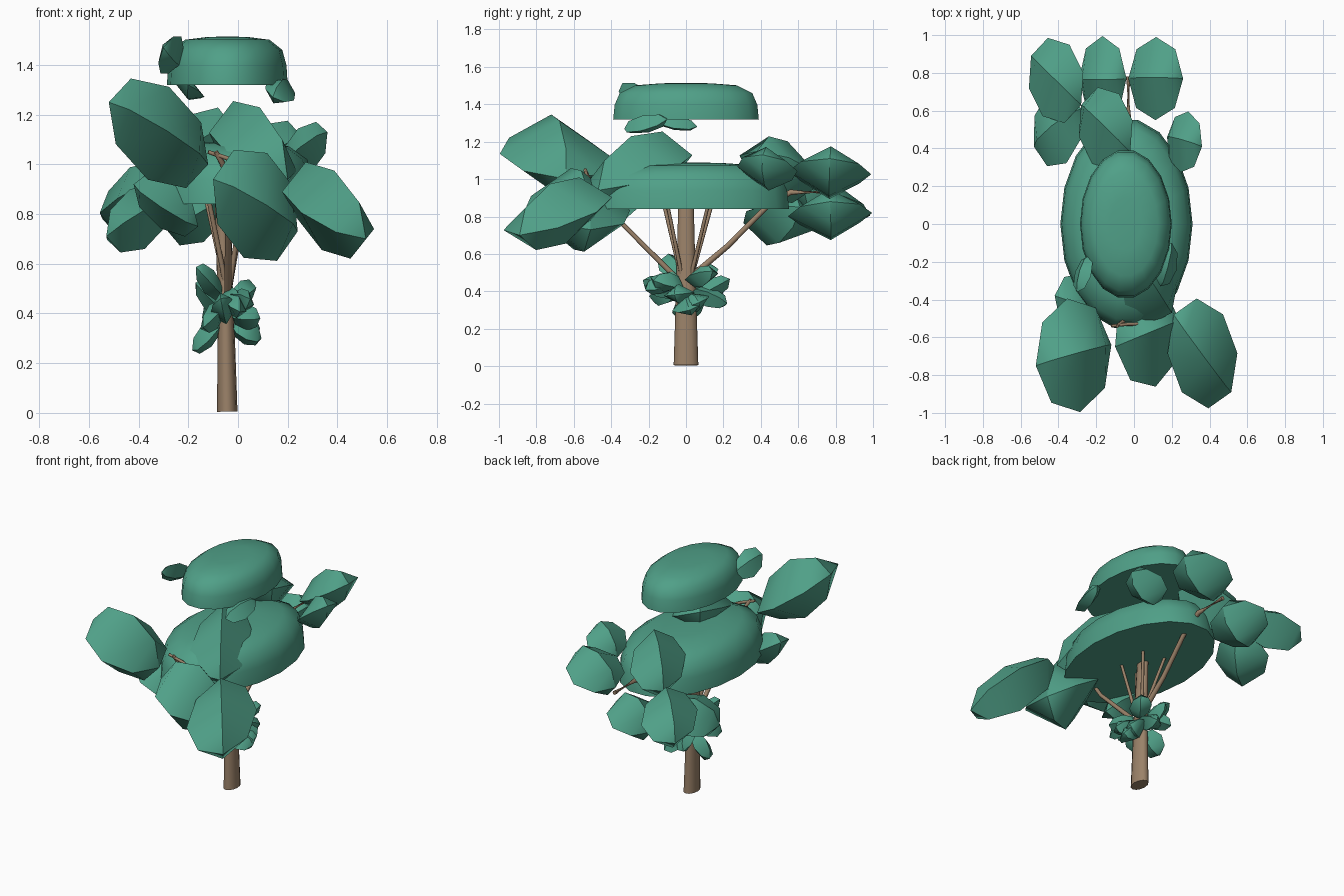
import bpy, bmesh, math
from mathutils import Vector, Matrix

if "Cube" in bpy.data.objects:
    bpy.data.objects.remove(bpy.data.objects["Cube"])


def material(name, rgb):
    m = bpy.data.materials.new(name)
    m.diffuse_color = (*rgb, 1)
    m.use_nodes = True
    m.node_tree.nodes["Principled BSDF"].inputs["Base Color"].default_value = m.diffuse_color
    return m


GREEN = material("leaf_green", (0.08, 0.352, 0.246))
BROWN = material("bark_brown", (0.328, 0.223, 0.141))
SQUASH = 0.62  # the whole tree is narrower across x


def finish(name, bm, mat, angle):
    bmesh.ops.recalc_face_normals(bm, faces=bm.faces)
    me = bpy.data.meshes.new(name)
    bm.to_mesh(me)
    bm.free()
    me.materials.append(mat)
    ob = bpy.data.objects.new(name, me)
    bpy.context.collection.objects.link(ob)
    bpy.ops.object.select_all(action='DESELECT')
    ob.select_set(True)
    bpy.context.view_layer.objects.active = ob
    bpy.ops.object.shade_smooth_by_angle(angle=math.radians(angle), keep_sharp_edges=True)
    return ob


def leaf(name, p1, p2, wide, thick):
    """Four-sided pointed blob between two poles, with sharp ridges."""
    stretch = Matrix.Diagonal((1 / SQUASH, 1, 1))
    p1, p2, w = (stretch @ Vector(v) for v in (p1, p2, wide))
    axis = (p2 - p1) / 2
    size = w.length
    w = (w - axis * (w.dot(axis) / axis.length_squared)).normalized() * size
    t = axis.cross(w).normalized() * thick
    mat = Matrix((w, t, axis)).transposed().to_4x4()
    mat.translation = (p1 + p2) / 2
    bm = bmesh.new()
    bmesh.ops.create_uvsphere(bm, u_segments=4, v_segments=4, radius=1)
    for e in bm.edges:
        e.smooth = abs(e.verts[0].co.z - e.verts[1].co.z) < 0.01
    bm.transform(Matrix.Diagonal((SQUASH, 1, 1, 1)) @ mat)
    return finish(name, bm, GREEN, 85)


def tube(name, path, radii, sides=8, squash=1.0):
    """Tapered stick through the given points."""
    bm = bmesh.new()
    pts = [Vector(p) for p in path]
    rings = []
    for i, p in enumerate(pts):
        d = (pts[min(i + 1, len(pts) - 1)] - pts[max(i - 1, 0)]).normalized()
        a = d.cross(Vector((0, 1, 0.01))).normalized()
        b = d.cross(a)
        rings.append([bm.verts.new(p + radii[i] * (a * math.cos(k) * squash + b * math.sin(k)))
                      for k in (math.tau * j / sides for j in range(sides))])
    for r, s in zip(rings, rings[1:]):
        for j in range(sides):
            k = (j + 1) % sides
            bm.faces.new((r[j], r[k], s[k], s[j]))
    bm.faces.new(rings[0])
    bm.faces.new(rings[-1])
    return finish(name, bm, BROWN, 50)


def dome(name, centre, rx, ry, height):
    """Flat-bottomed rounded crown."""
    profile = [(1, 0), (0.98, 0.4), (0.91, 0.72), (0.70, 0.93), (0.35, 0.985)]
    n = 18
    bm = bmesh.new()
    cx, cy, cz = centre
    rings = [[bm.verts.new((cx + rx * r * math.cos(math.tau * j / n),
                            cy + ry * r * math.sin(math.tau * j / n), cz + height * h))
              for j in range(n)] for r, h in profile]
    top = bm.verts.new((cx, cy, cz + height))
    for r, s in zip(rings, rings[1:]):
        for j in range(n):
            k = (j + 1) % n
            bm.faces.new((r[j], r[k], s[k], s[j]))
    for j in range(n):
        bm.faces.new((rings[-1][j], rings[-1][(j + 1) % n], top))
    bm.faces.new(rings[0])
    return finish(name, bm, GREEN, 60)


# Crowns
dome("lower_crown", (-0.04, 0, 0.84), 0.35, 0.56, 0.25)
dome("upper_crown", (-0.043, 0, 1.32), 0.243, 0.395, 0.195)

# Trunk and branches
tube("trunk", [(-0.043, 0, 0.005), (-0.05, 0, 0.45), (-0.07, 0, 0.92)],
     [0.066, 0.052, 0.04], 12, SQUASH)
tube("back_branch", [(-0.04, 0.03, 0.48), (-0.04, 0.22, 0.64), (-0.03, 0.45, 0.87),
                     (-0.03, 0.56, 0.93), (-0.03, 0.78, 0.93)],
     [0.017, 0.015, 0.014, 0.015, 0.013])
tube("front_branch", [(-0.04, -0.03, 0.45), (-0.04, -0.35, 0.77), (-0.06, -0.52, 1.0),
                      (-0.09, -0.54, 1.05)], [0.015, 0.012, 0.012, 0.01])
tube("front_twig", [(-0.12, -0.54, 1.05), (-0.03, -0.53, 1.02), (0.05, -0.53, 0.98)],
     [0.008, 0.009, 0.008])
for i, (x, y) in enumerate([(-0.12, -0.12), (0.02, -0.1), (-0.13, 0.14), (0.03, 0.12)]):
    tube("inner_branch_%d" % i, [(-0.04, y * 0.2, 0.47), (x, y, 0.87)], [0.011, 0.009])

# Large leaves at the branch ends: pole, pole, half-width vector, half thickness
LEAVES = [
    ("back_right_leaf", (-0.03, 0.77, 0.96), (0.26, 0.77, 1.11), (0, 0.22, -0.01), 0.13),
    ("back_middle_leaf", (-0.04, 0.77, 0.88), (-0.29, 0.77, 0.74), (0, 0.225, 0.01), 0.13),
    ("back_left_leaf", (-0.28, 0.63, 0.95), (-0.545, 0.89, 0.78), (0.07, 0.19, 0), 0.13),
    ("left_back_leaf", (-0.28, 0.61, 0.85), (-0.53, 0.41, 0.71), (-0.07, 0.165, -0.06), 0.13),
    ("inner_back_leaf", (-0.28, 0.63, 0.95), (-0.02, 0.38, 1.15), (0.08, 0.175, 0), 0.165),
    ("right_back_leaf", (0.175, 0.46, 0.98), (0.36, 0.41, 1.13), (0.035, 0.155, 0), 0.1),
    ("front_left_leaf", (-0.12, -0.64, 1.0), (-0.52, -0.75, 1.25), (0.05, -0.295, 0), 0.2),
    ("front_right_leaf", (0.21, -0.48, 0.93), (0.515, -0.89, 0.7), (0.12, 0.19, 0), 0.17),
    ("front_middle_leaf", (-0.1, -0.65, 0.94), (0.24, -0.51, 0.73), (0.047, -0.28, 0), 0.225),
    ("inner_front_leaf", (0.2, -0.47, 0.94), (-0.08, -0.03, 1.16), (0.11, 0.18, 0), 0.19),
    ("left_front_leaf", (-0.42, -0.38, 0.92), (-0.16, -0.45, 0.75), (0.03, 0.15, 0), 0.1),
    ("top_left_leaf", (-0.3, -0.36, 1.47), (-0.24, -0.17, 1.41), (0.045, 0, 0.07), 0.045),
    ("top_right_leaf", (0.14, -0.33, 1.27), (0.2, -0.1, 1.32), (0.06, 0, -0.03), 0.05),
    ("top_under_leaf", (-0.2, -0.17, 1.32), (-0.19, 0.06, 1.28), (0.06, 0, -0.03), 0.04),
]
for args in LEAVES:
    leaf(*args)

# Ring of small leaves around the trunk
COUNT = 15
for i in range(COUNT):
    a = i * 2.4 + 0.3
    z = 0.34 + 0.15 * ((i * 7) % COUNT) / COUNT
    rise = 0.12 * math.sin(i * 1.9)
    c, s = math.cos(a), math.sin(a)
    leaf("trunk_leaf_%02d" % i, (-0.045 + 0.02 * c, 0.04 * s, z),
         (-0.045 + 0.14 * c, 0.235 * s, z + rise),
         (-0.05 * s, 0.085 * c, 0.035 * math.cos(i)), 0.055)
